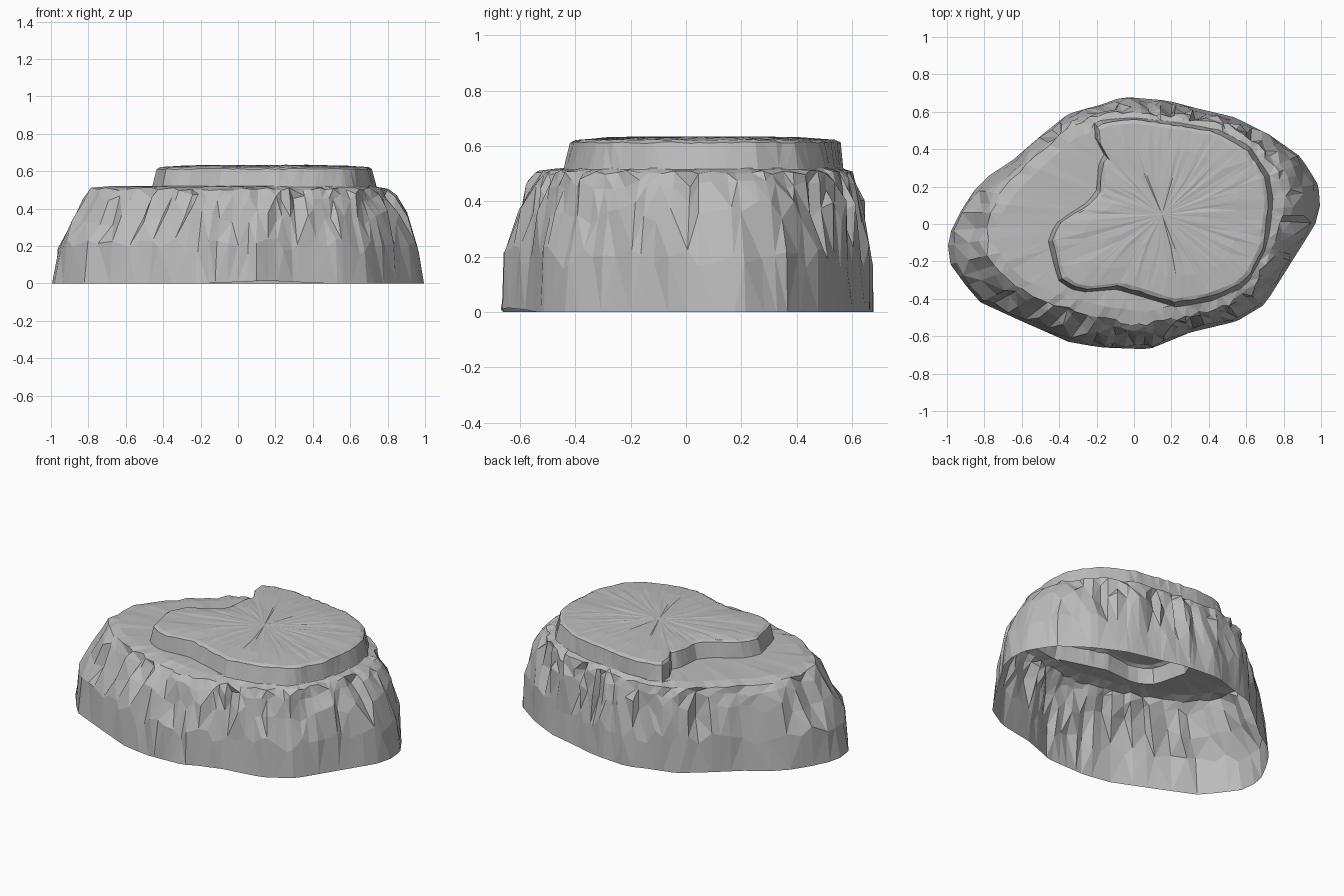
import bpy, bmesh, math, random
from mathutils import Vector

cube = bpy.data.objects.get("Cube")
if cube:
    bpy.data.objects.remove(cube, do_unlink=True)

random.seed(7)
SEGMENTS = 88
CENTRE = Vector((0.15, 0.05))

# Plan outlines, counterclockwise from the left (+x) side
GROUND = [(1, .12), (.98, .22), (.89, .36), (.72, .48), (.54, .57), (.33, .62), (.18, .66),
          (-.06, .68), (-.17, .64), (-.35, .59), (-.5, .47), (-.65, .34), (-.82, .23),
          (-.92, .08), (-.99, -.06), (-1, -.19), (-.84, -.41), (-.6, -.52), (-.35, -.63),
          (-.18, -.66), (.08, -.67), (.3, -.58), (.55, -.52), (.7, -.43), (.8, -.27), (.97, 0)]
SHOULDER = [(.81, .12), (.77, .27), (.66, .43), (.47, .53), (.2, .58), (-.02, .6), (-.2, .58),
            (-.36, .51), (-.55, .34), (-.7, .18), (-.79, .03), (-.78, -.2), (-.65, -.33),
            (-.45, -.42), (-.2, -.5), (.05, -.54), (.3, -.49), (.5, -.43), (.63, -.34),
            (.73, -.15), (.78, .03)]
CAP = [(.72, .12), (.7, .25), (.6, .4), (.4, .51), (.2, .53), (.02, .56), (-.1, .56), (-.2, .52),
       (-.19, .42), (-.13, .38), (-.17, .31), (-.18, .17), (-.23, .11), (-.38, .02),
       (-.44, -.07), (-.41, -.2), (-.38, -.3), (-.28, -.35), (-.08, -.33), (.06, -.37),
       (.22, -.42), (.4, -.39), (.55, -.33), (.65, -.24), (.69, -.12)]


def reach(outline, direction):
    """Distance from CENTRE to the outline along a direction."""
    best = 0
    for a, b in zip(outline, outline[1:] + outline[:1]):
        a, b = Vector(a) - CENTRE, Vector(b) - CENTRE
        edge = b - a
        det = direction.cross(edge)
        if abs(det) > 1e-9:
            along = a.cross(edge) / det
            part = a.cross(direction) / det
            if -1e-6 <= part <= 1 + 1e-6:
                best = max(best, along)
    return best


def jitter(amount):
    return random.uniform(-amount, amount)


# Uneven ray directions give irregular chiselled facets
rays = []
for i in range(SEGMENTS):
    angle = math.tau * (i + jitter(.3)) / SEGMENTS
    rays.append(Vector((math.cos(angle), math.sin(angle))))

bm = bmesh.new()
rings = []


def add_ring(radius, height):
    ring = []
    for i, ray in enumerate(rays):
        p = CENTRE + ray * radius(i)
        ring.append(bm.verts.new((p.x, p.y, height(p))))
    if rings:
        for i in range(SEGMENTS):
            j = (i + 1) % SEGMENTS
            bm.faces.new((rings[-1][i], rings[-1][j], ring[j], ring[i]))
    rings.append(ring)


ground = [reach(GROUND, r) for r in rays]
shoulder = [reach(SHOULDER, r) for r in rays]
cap = [reach(CAP, r) for r in rays]
cracks = set(random.sample(range(SEGMENTS), 12))

# Cliff wall, with the front foot slightly raised and narrow vertical cracks
add_ring(lambda i: ground[i],
         lambda p: .015 * max(0, 1 - abs(p.x - .15) / .33) if p.y < -.4 else 0)
for blend, z, rough in [(.13, .2, .012), (.45, .36, .018), (.78, .46, .014)]:
    add_ring(lambda i: ground[i] + (shoulder[i] - ground[i]) * blend + jitter(rough)
             - (.03 if i in cracks and z > .3 else 0),
             lambda p: z + jitter(.045 if z < .4 else .02))

# Terrace
add_ring(lambda i: shoulder[i] + jitter(.012), lambda p: .505 + jitter(.008))
foot = [min(c + .025, s - .03) for c, s in zip(cap, shoulder)]
add_ring(lambda i: max(foot[i], shoulder[i] - .07), lambda p: .517 + jitter(.003))
add_ring(lambda i: foot[i] - .002, lambda p: .52)

# Upper step and its gently domed top
add_ring(lambda i: min(cap[i], foot[i] - .015) + jitter(.004), lambda p: .612 + jitter(.003))
add_ring(lambda i: min(cap[i], foot[i] - .015) - .02, lambda p: .622 + jitter(.002))
for size, z in [(.72, .629), (.4, .632)]:
    add_ring(lambda i: cap[i] * size, lambda p: z + jitter(.003))
summit = bm.verts.new((CENTRE.x, CENTRE.y, .634))
for i in range(SEGMENTS):
    bm.faces.new((rings[-1][i], rings[-1][(i + 1) % SEGMENTS], summit))

# Split into triangles for a faceted rock surface
bmesh.ops.triangulate(bm, faces=bm.faces[:], quad_method='SHORT_EDGE')
bmesh.ops.recalc_face_normals(bm, faces=bm.faces[:])
if summit.normal.z < 0:
    bmesh.ops.reverse_faces(bm, faces=bm.faces[:])

mesh = bpy.data.meshes.new("rock_mesa")
bm.to_mesh(mesh)
bm.free()
rock = bpy.data.objects.new("rock_mesa", mesh)
bpy.context.scene.collection.objects.link(rock)

stone = bpy.data.materials.new("grey_stone")
stone.use_nodes = True
colour = (.5, .5, .5, 1)
stone.diffuse_color = colour
stone.node_tree.nodes["Principled BSDF"].inputs["Base Color"].default_value = colour
mesh.materials.append(stone)
